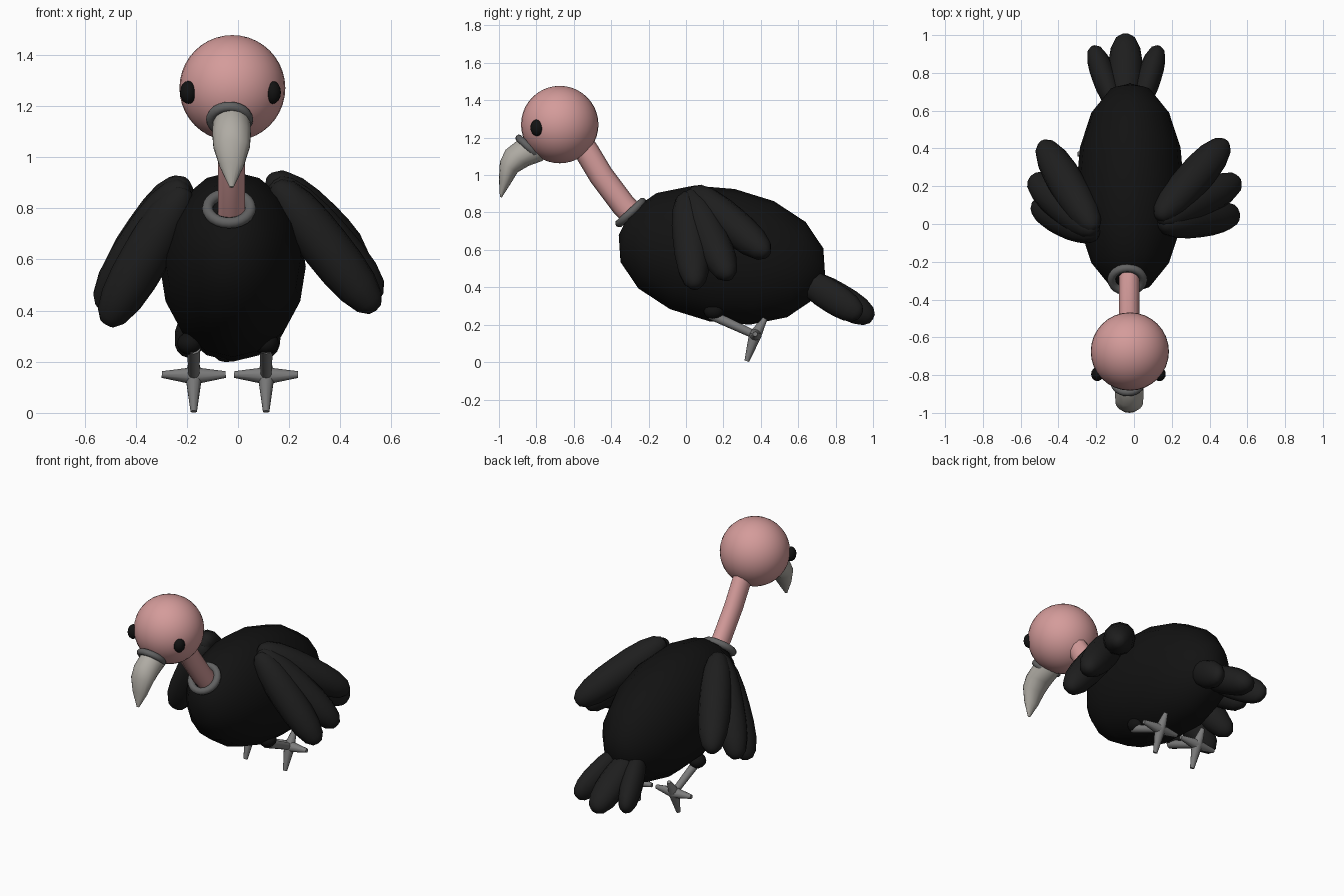
import bpy, bmesh, math
from mathutils import Vector

if "Cube" in bpy.data.objects:
    bpy.data.objects.remove(bpy.data.objects["Cube"])

def material(name, rgb):
    m = bpy.data.materials.new(name)
    m.diffuse_color = (*rgb, 1)
    m.use_nodes = True
    m.node_tree.nodes["Principled BSDF"].inputs["Base Color"].default_value = m.diffuse_color
    return m

BODY = material("black_plumage", (0.006, 0.006, 0.006))
WING = material("dark_feather", (0.013, 0.013, 0.013))
SKIN = material("pink_skin", (0.66, 0.33, 0.325))
HORN = material("pale_horn", (0.43, 0.41, 0.37))
RING = material("ring_grey", (0.12, 0.12, 0.12))
FOOT = material("foot_grey", (0.2, 0.2, 0.2))
CX = -0.025  # head and neck axis

def finish(name, mat, angle=180):
    o = bpy.context.object
    o.name = name
    o.data.materials.append(mat)
    bpy.ops.object.shade_smooth_by_angle(angle=math.radians(angle))
    return o

def align(a, b):
    return (Vector(b) - Vector(a)).to_track_quat('Z', 'Y')

def ellipsoid(name, mat, loc, scale, rot=(0, 0, 0), seg=16, rings=8, blunt=2.0):
    # blunt above 2 fills out the ends towards a capsule
    bpy.ops.mesh.primitive_uv_sphere_add(segments=seg, ring_count=rings, radius=1, location=loc, rotation=rot)
    o = bpy.context.object
    for v in o.data.vertices:
        r = math.hypot(v.co.x, v.co.y)
        k = (r ** blunt + abs(v.co.z) ** blunt) ** (-1 / blunt)
        v.co *= k
    o.scale = scale
    return finish(name, mat)

def feather(name, mat, a, b, rx, ry):
    a, b = Vector(a), Vector(b)
    return ellipsoid(name, mat, (a + b) / 2, (rx, ry, (b - a).length / 2), align(a, b).to_euler(), 12, 10, 2.6)

def ring(name, loc, normal, major, minor):
    bpy.ops.mesh.primitive_torus_add(location=loc, rotation=align((0, 0, 0), normal).to_euler(), major_radius=major,
                                     minor_radius=minor, major_segments=24, minor_segments=10)
    return finish(name, RING)

def taper(name, mat, a, b, r1, r2):
    a, b = Vector(a), Vector(b)
    bpy.ops.mesh.primitive_cone_add(vertices=10, radius1=r1, radius2=r2, depth=(b - a).length,
                                    location=(a + b) / 2, rotation=align(a, b).to_euler())
    return finish(name, mat, 50)

def loft(name, mat, rings, n):
    # rings: upper point, lower point in the yz plane, half width in x
    bm = bmesh.new()
    loops = []
    for (uy, uz), (ly, lz), rx in rings:
        u, l = Vector((CX, uy, uz)), Vector((CX, ly, lz))
        c, h = (u + l) / 2, (u - l) / 2
        loops.append([bm.verts.new(c + h * math.cos(t) + Vector((rx * math.sin(t), 0, 0)))
                      for t in (2 * math.pi * i / n for i in range(n))])
    for p, q in zip(loops, loops[1:]):
        for i in range(n):
            j = (i + 1) % n
            bm.faces.new((p[i], p[j], q[j], q[i]))
    bm.faces.new(loops[0])
    bm.faces.new(loops[-1])
    bmesh.ops.recalc_face_normals(bm, faces=bm.faces)
    me = bpy.data.meshes.new(name)
    bm.to_mesh(me)
    bm.free()
    o = bpy.data.objects.new(name, me)
    bpy.context.collection.objects.link(o)
    bpy.ops.object.select_all(action='DESELECT')
    o.select_set(True)
    bpy.context.view_layer.objects.active = o
    return finish(name, mat, 60)

# Body, poles along its length, chest tipped up
ellipsoid("body", BODY, (-0.02, 0.192, 0.572), (0.285, 0.36, 0.562), (math.radians(90 - 11), 0, 0), blunt=2.12)

# Head and eyes
ellipsoid("head", SKIN, (CX + 0.003, -0.675, 1.27), (0.207,) * 3, seg=32, rings=20)
for side, x in (("left", -0.194), ("right", 0.135)):
    ellipsoid("eye_" + side, BODY, (x, -0.795, 1.253), (0.033, 0.037, 0.045))

# Neck
path = [(-0.62, 1.26), (-0.53, 1.125), (-0.455, 1.0), (-0.395, 0.92), (-0.335, 0.84), (-0.25, 0.75)]
sections = []
for i, p in enumerate(path):
    d = (Vector(path[min(i + 1, 5)]) - Vector(path[max(i - 1, 0)])).normalized() * 0.066
    sections.append(((p[0] - d.y, p[1] + d.x), (p[0] + d.y, p[1] - d.x), 0.056))
loft("neck", SKIN, sections, 10)

# Hooked beak
loft("beak", HORN, [((-0.80, 1.23), (-0.70, 1.13), 0.068), ((-0.895, 1.19), (-0.77, 1.075), 0.074),
                    ((-0.965, 1.135), (-0.84, 1.05), 0.077), ((-0.995, 1.07), (-0.90, 1.015), 0.073),
                    ((-1.0, 0.98), (-0.94, 0.95), 0.048), ((-0.995, 0.885), (-0.985, 0.88), 0.008)], 14)

# Beak ring and neck collar
ring("beak_ring", (CX - 0.008, -0.84, 1.147), (0, -0.69, -0.72), 0.072, 0.02)
ring("neck_collar", (CX - 0.01, -0.295, 0.80), (0, -0.68, 0.73), 0.084, 0.022)

# Wings, three fanned feathers each
wings = {
    "right": [((0.145, -0.0, 0.90), (0.54, 0.05, 0.40)), ((0.14, 0.02, 0.91), (0.55, 0.23, 0.45)),
              ((0.13, 0.03, 0.92), (0.485, 0.435, 0.575))],
    "left": [((-0.205, -0.05, 0.88), (-0.515, 0.1, 0.345)), ((-0.21, -0.04, 0.90), (-0.535, 0.24, 0.41)),
             ((-0.21, -0.03, 0.905), (-0.485, 0.43, 0.51))]}
for side, fs in wings.items():
    for i, (a, b) in enumerate(fs):
        feather(f"wing_feather_{side}_{i + 1}", WING, a, b, 0.096, 0.096)

# Tail feathers
for name, xa, xb, yb, zb, r in (("left", -0.10, -0.215, 0.935, 0.25, 0.065), ("middle", -0.045, -0.045, 1.0, 0.23, 0.09),
                                ("right", 0.03, 0.13, 0.935, 0.25, 0.065)):
    feather("tail_feather_" + name, WING, (xa, 0.62, 0.45), (xb, yb, zb), r, 0.085)

# Legs and star-shaped feet
for side, x in (("left", -0.173), ("right", 0.11)):
    ellipsoid("thigh_" + side, BODY, (x - 0.015 if x < 0 else x, 0.15, 0.272), (0.05, 0.055, 0.045), seg=12)
    hub = Vector((x, 0.37, 0.145))
    taper("leg_" + side, FOOT, (x, 0.13, 0.255), hub, 0.027, 0.022)
    ellipsoid("foot_hub_" + side, FOOT, hub, (0.032, 0.032, 0.032), seg=12)
    tips = [(0.125, 0, 0.005), (-0.125, 0, 0.005), (0, -0.045, -0.14), (0, 0.053, 0.088)]
    for i, t in enumerate(tips):
        taper(f"toe_{side}_{i + 1}", FOOT, hub, hub + Vector(t), 0.034, 0.013)
